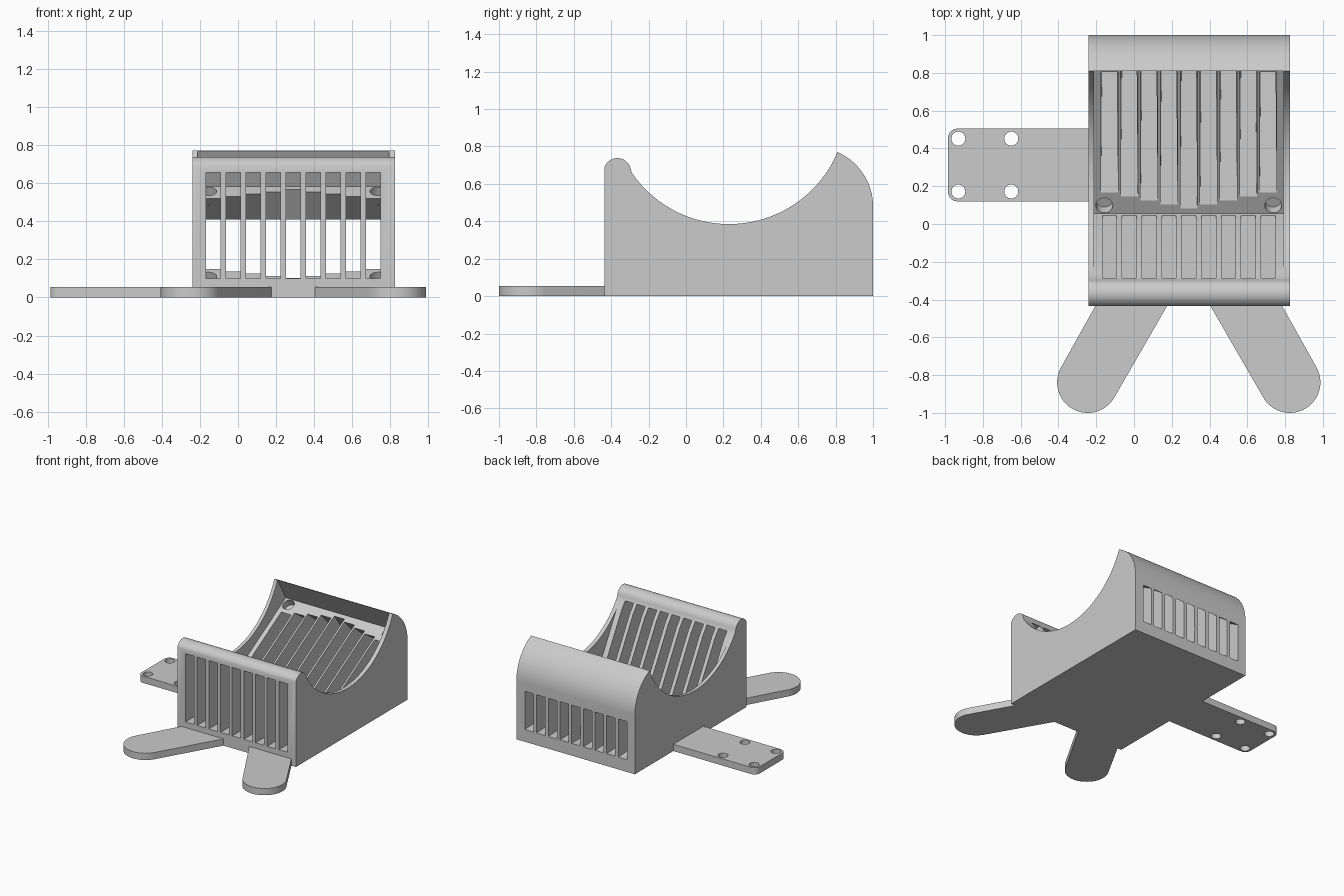
import bpy
import bmesh
from math import sin, cos, pi, radians, atan2, sqrt
from mathutils import Matrix, Vector

if "Cube" in bpy.data.objects:
    bpy.data.objects.remove(bpy.data.objects["Cube"])

grey = bpy.data.materials.new("plain grey")
grey.use_nodes = True
COLOUR = (0.595, 0.595, 0.595, 1)
grey.diffuse_color = COLOUR
grey.node_tree.nodes["Principled BSDF"].inputs["Base Color"].default_value = COLOUR

MID = 0.29                      # x of the housing's middle
TILT = radians(30)              # tilt of the pocket floor
SLOTS = [(i, MID + 0.105 * i) for i in range(-4, 5)]


def finish(name, bm):
    bmesh.ops.recalc_face_normals(bm, faces=bm.faces)
    mesh = bpy.data.meshes.new(name)
    bm.to_mesh(mesh)
    bm.free()
    mesh.materials.append(grey)
    ob = bpy.data.objects.new(name, mesh)
    bpy.context.collection.objects.link(ob)
    return ob


def loft(bm, ring_a, ring_b):
    """Closed solid between two matching rings of points."""
    a = [bm.verts.new(p) for p in ring_a]
    b = [bm.verts.new(p) for p in ring_b]
    bm.faces.new(a)
    bm.faces.new(b)
    for i in range(len(a)):
        j = (i + 1) % len(a)
        bm.faces.new((a[i], a[j], b[j], b[i]))


def arc(cx, cy, r, start, end, n=24):
    return [(cx + r * cos(start + (end - start) * i / n),
             cy + r * sin(start + (end - start) * i / n)) for i in range(n + 1)]


def plate(bm, outline, z0, z1):
    loft(bm, [(x, y, z0) for x, y in outline], [(x, y, z1) for x, y in outline])


def side_prism(bm, profile, x0, x1):
    loft(bm, [(x0, y, z) for y, z in profile], [(x1, y, z) for y, z in profile])


def carve(ob, bm):
    """Subtract a solid; every real cut adds faces, so try solvers until one does."""
    cutter = finish("cutter", bm)
    cutter.hide_render = True
    for solver in ('MANIFOLD', 'EXACT', 'FLOAT'):
        mod = ob.modifiers.new("cut", 'BOOLEAN')
        mod.operation = 'DIFFERENCE'
        mod.solver = solver
        mod.object = cutter
        graph = bpy.context.evaluated_depsgraph_get()
        mesh = bpy.data.meshes.new_from_object(ob.evaluated_get(graph))
        ob.modifiers.clear()
        if len(mesh.polygons) > len(ob.data.polygons):
            ob.data = mesh
            break
    bpy.data.objects.remove(cutter)


def tilted(u, w):
    """Point (y, z) from distances along and above the pocket floor's axes."""
    return (u * cos(TILT) - w * sin(TILT), u * sin(TILT) + w * cos(TILT))


# Housing: side profile with front lip, round cradle and curved back
cy, cz, cr = 0.23, 1.014, 0.629
left_end = atan2(-sqrt(cr ** 2 - 0.52 ** 2), -0.52)
right_end = atan2(0.77 - cz, 0.81 - cy)
profile = [(1, 0), (-0.435, 0)]
profile += arc(-0.367, 0.665, 0.073, radians(158), radians(15), 16)
profile += arc(cy, cz, cr, left_end, right_end, 40)
profile += arc(0.684, 0.48, 0.316, radians(66.6), 0, 20)[1:]
bm = bmesh.new()
side_prism(bm, profile, -0.24, 0.825)
housing = finish("housing", bm)

# Square tilted pocket
U0, U1, FLOOR = 0.09, 1.085, 0.046
bm = bmesh.new()
side_prism(bm, [tilted(U0, FLOOR), tilted(U1, FLOOR), tilted(U1, 1), tilted(U0, 1)],
           MID - 0.502, MID + 0.502)
carve(housing, bm)

# Front vents
bm = bmesh.new()
for i, x in SLOTS:
    side_prism(bm, [(-0.6, 0.1), (0.055, 0.1), (0.055, 0.655), (-0.6, 0.655)],
               x - 0.038, x + 0.038)
carve(housing, bm)

# Rear ducts, tapering from the pocket floor to the back vents
bm = bmesh.new()
for i, x in SLOTS:
    half = 0.465 - 0.024 * abs(i)
    u_mid = (U0 + U1) / 2
    low, high = tilted(u_mid - half, FLOOR), tilted(u_mid + half, FLOOR)
    inlet = [Vector((x + s * 0.045, *p)) for s, p in
             ((-1, low), (1, low), (1, high), (-1, high))]
    outlet = [Vector((x + s * 0.038, 1, z)) for s, z in
              ((-1, 0.1), (1, 0.1), (1, 0.41), (-1, 0.41))]
    loft(bm, [p + (p - q) * 0.04 for p, q in zip(inlet, outlet)],
         [q + (q - p) * 0.04 for p, q in zip(inlet, outlet)])
carve(housing, bm)

# Screw holes in the pocket corners
bm = bmesh.new()
for sx in (-1, 1):
    for su in (-1, 1):
        y, z = tilted((U0 + U1) / 2 + su * 0.447, FLOOR)
        bmesh.ops.create_cone(bm, cap_ends=True, segments=32, radius1=0.045,
                              radius2=0.045, depth=0.12,
                              matrix=Matrix.Translation((MID + sx * 0.447, y, z))
                              @ Matrix.Rotation(TILT, 4, 'X'))
carve(housing, bm)

# Side mounting tab with four holes
bm = bmesh.new()
tab = [(-0.22, 0.12), (-0.22, 0.505)]
tab += arc(-0.935, 0.455, 0.05, pi / 2, pi, 10)
tab += arc(-0.935, 0.17, 0.05, pi, 1.5 * pi, 10)
plate(bm, tab, 0, 0.055)
side_tab = finish("side_tab", bm)
bm = bmesh.new()
for x in (-0.93, -0.65):
    for y in (0.172, 0.452):
        plate(bm, arc(x, y, 0.037, 0, 2 * pi, 32)[:-1], -0.1, 0.2)
carve(side_tab, bm)

# Splayed front feet, mirrored about the housing's middle
feet = []
for name, s in (("right_foot", 1), ("left_foot", -1)):
    outline = arc(-0.535, -0.838, 0.162, radians(150), radians(330), 32)
    outline += [(-0.105, -0.417), (-0.485, -0.417)]
    bm = bmesh.new()
    plate(bm, [(MID + s * x, y) for x, y in outline], 0, 0.055)
    feet.append(finish(name, bm))

# Smooth curved faces, keep hard edges
bpy.ops.object.select_all(action='DESELECT')
for ob in [housing, side_tab] + feet:
    ob.select_set(True)
bpy.context.view_layer.objects.active = housing
bpy.ops.object.shade_smooth_by_angle(angle=radians(30))
